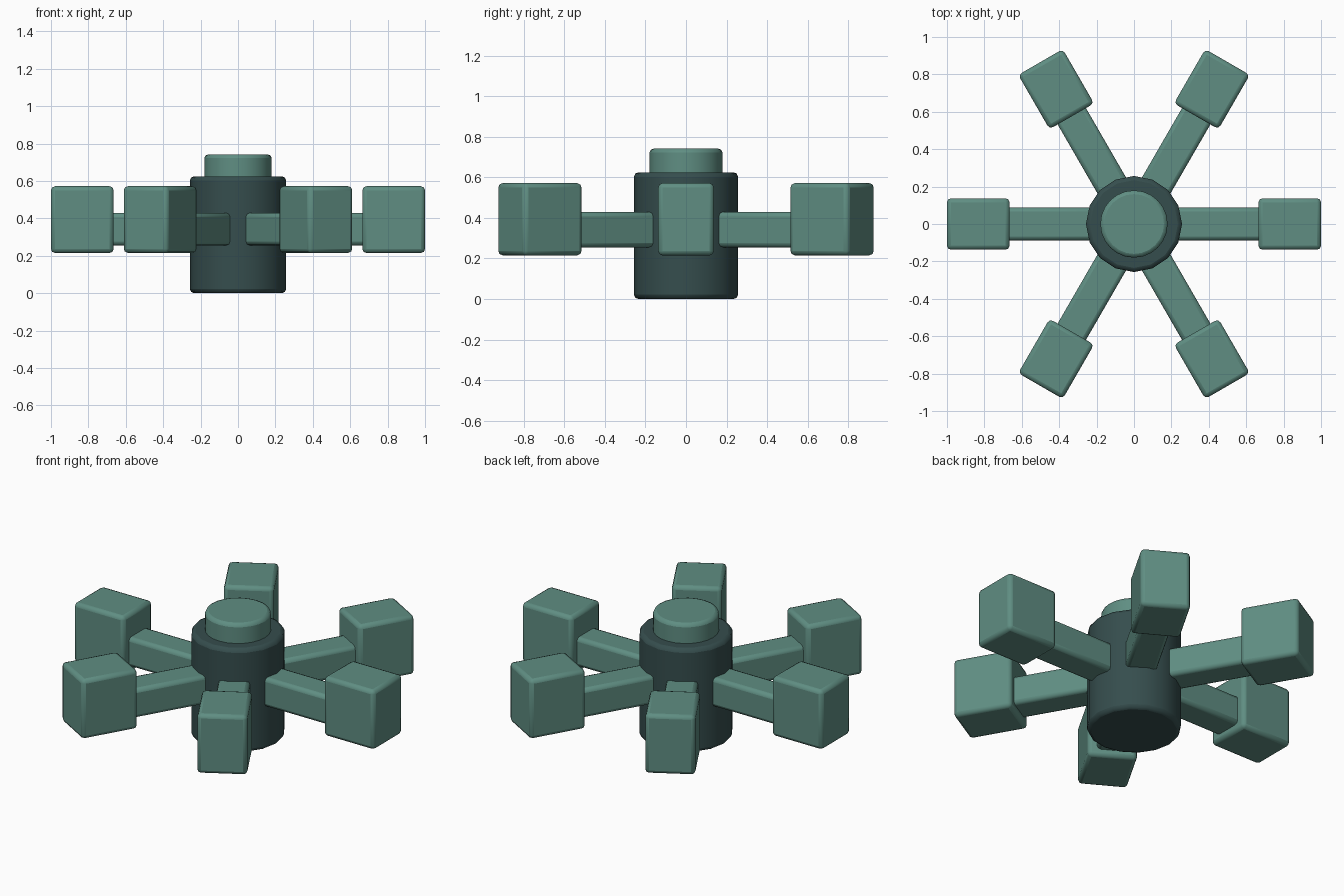
import bpy
import bmesh
from math import pi, radians
from mathutils import Matrix

cube = bpy.data.objects.get("Cube")
if cube:
    bpy.data.objects.remove(cube, do_unlink=True)


def material(name, colour):
    mat = bpy.data.materials.new(name)
    mat.use_nodes = True
    mat.diffuse_color = colour
    mat.node_tree.nodes["Principled BSDF"].inputs["Base Color"].default_value = colour
    return mat


teal = material("sea green", (0.115, 0.27, 0.225, 1))
dark = material("dark slate", (0.036, 0.075, 0.075, 1))


def finish(name, bm, mat, bevel, angle=0):
    """Turn a bmesh into a rounded, smooth-shaded object turned about z."""
    mesh = bpy.data.meshes.new(name)
    bm.to_mesh(mesh)
    bm.free()
    mesh.materials.append(mat)
    obj = bpy.data.objects.new(name, mesh)
    bpy.context.collection.objects.link(obj)
    obj.rotation_euler.z = angle
    mod = obj.modifiers.new("rounded edges", "BEVEL")
    mod.width = bevel
    mod.segments = 2
    mod.limit_method = "ANGLE"
    mod.angle_limit = radians(40)
    bpy.ops.object.select_all(action="DESELECT")
    obj.select_set(True)
    bpy.context.view_layer.objects.active = obj
    bpy.ops.object.shade_smooth_by_angle(angle=radians(35))


def drum(name, radius, low, high, sides, mat, bevel):
    bm = bmesh.new()
    bmesh.ops.create_cone(bm, cap_ends=True, segments=sides, radius1=radius,
                          radius2=radius, depth=high - low,
                          matrix=Matrix.Translation((0, 0, (low + high) / 2)))
    finish(name, bm, mat, bevel)


def box(name, inner, outer, width, low, high, mat, bevel, angle):
    bm = bmesh.new()
    place = Matrix.Translation(((inner + outer) / 2, 0, (low + high) / 2))
    size = Matrix.Diagonal((outer - inner, width, high - low, 1))
    bmesh.ops.create_cube(bm, size=1, matrix=place @ size)
    finish(name, bm, mat, bevel, angle)


# Central hub and its raised cap
drum("hub", 0.257, 0, 0.625, 16, dark, 0.022)
drum("hub_cap", 0.18, 0.57, 0.742, 24, teal, 0.02)

# Six spokes, each ending in an upright block
for i in range(6):
    turn = i * pi / 3
    box(f"spoke_{i + 1}", 0.15, 0.72, 0.175, 0.255, 0.43, teal, 0.022, turn)
    box(f"end_block_{i + 1}", 0.665, 1.0, 0.275, 0.215, 0.572, teal, 0.022, turn)
